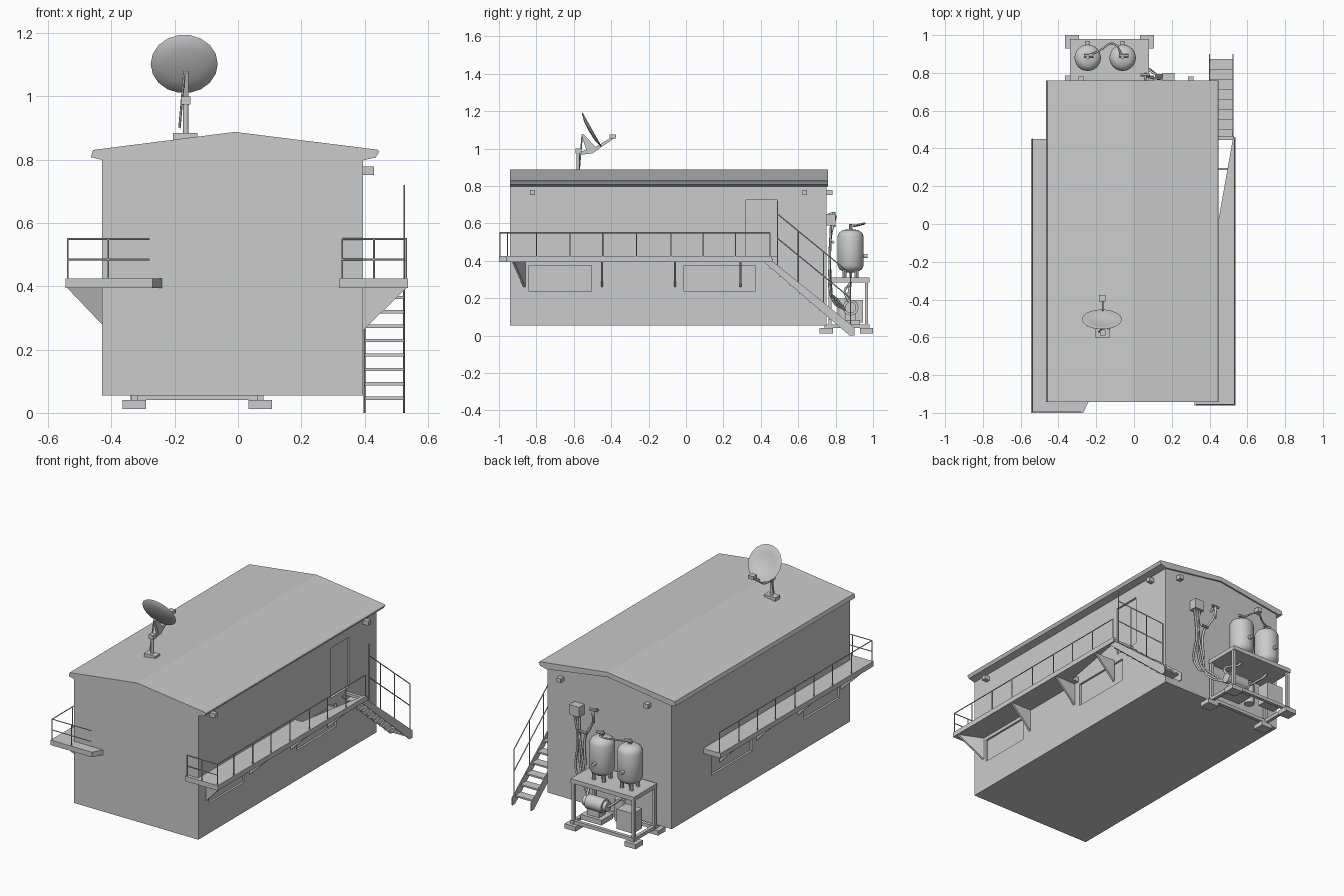
import bpy, bmesh, math
from mathutils import Vector, Matrix


def finish(name, bm, smooth=False):
    bmesh.ops.recalc_face_normals(bm, faces=bm.faces)
    me = bpy.data.meshes.new(name)
    bm.to_mesh(me)
    bm.free()
    ob = bpy.data.objects.new(name, me)
    bpy.context.collection.objects.link(ob)
    if smooth:
        bpy.ops.object.select_all(action='DESELECT')
        bpy.context.view_layer.objects.active = ob
        ob.select_set(True)
        bpy.ops.object.shade_smooth_by_angle(angle=math.radians(40))
    return ob


def box(name, x0, x1, y0, y1, z0, z1):
    bm = bmesh.new()
    bmesh.ops.create_cube(bm, size=1)
    for v in bm.verts:
        v.co = (x1 if v.co.x > 0 else x0, y1 if v.co.y > 0 else y0, z1 if v.co.z > 0 else z0)
    return finish(name, bm)


def prism(name, pts, offset):
    """Extrude a 3D polygon along an offset vector."""
    bm = bmesh.new()
    f = bm.faces.new([bm.verts.new(p) for p in pts])
    r = bmesh.ops.extrude_face_region(bm, geom=[f])
    new = [e for e in r['geom'] if isinstance(e, bmesh.types.BMVert)]
    bmesh.ops.translate(bm, verts=new, vec=offset)
    if len(bm.faces) == len(pts) + 1:
        bm.faces.new([v for v in bm.verts if v not in new])
    return finish(name, bm)


def bars(name, segs, r=0.003, n=6):
    """Straight round bars joined in one object."""
    bm = bmesh.new()
    for a, b in segs:
        a, b = Vector(a), Vector(b)
        m = Matrix.Translation((a + b) / 2) @ (b - a).to_track_quat('Z', 'Y').to_matrix().to_4x4()
        bmesh.ops.create_cone(bm, cap_ends=True, segments=n, radius1=r, radius2=r,
                              depth=(b - a).length, matrix=m)
    return finish(name, bm, n > 6)


def pipe(name, pts, r=0.006):
    """Bent hose through a few points."""
    cu = bpy.data.curves.new(name, 'CURVE')
    cu.dimensions = '3D'
    cu.bevel_depth, cu.bevel_resolution, cu.resolution_u = r, 2, 5
    cu.use_fill_caps = True
    s = cu.splines.new('BEZIER')
    s.bezier_points.add(len(pts) - 1)
    for bp, p in zip(s.bezier_points, pts):
        bp.co = p
        bp.handle_left_type = bp.handle_right_type = 'AUTO'
    ob = bpy.data.objects.new(name, cu)
    bpy.context.collection.objects.link(ob)
    bpy.ops.object.select_all(action='DESELECT')
    bpy.context.view_layer.objects.active = ob
    ob.select_set(True)
    bpy.ops.object.convert(target='MESH')


def lathe(name, prof, mat, n=20):
    """Revolve an (r, z) profile, then place it with a matrix."""
    bm = bmesh.new()
    vs = [bm.verts.new((r, 0, z)) for r, z in prof]
    es = [bm.edges.new(p) for p in zip(vs, vs[1:])]
    bmesh.ops.spin(bm, geom=vs + es, cent=(0, 0, 0), axis=(0, 0, 1), angle=2 * math.pi, steps=n)
    bmesh.ops.remove_doubles(bm, verts=bm.verts, dist=1e-5)
    bm.transform(mat)
    return finish(name, bm, True)


# Building shell and roof
shell = prism('building_shell', [(x, -0.94, z) for x, z in
              [(-0.43, 0.055), (0.395, 0.055), (0.395, 0.80), (-0.01, 0.87), (-0.43, 0.80)]], (0, 1.69, 0))
prism('roof', [(x, -0.942, z) for x, z in
      [(-0.43, 0.80), (-0.465, 0.808), (-0.458, 0.831), (-0.01, 0.888), (0.44, 0.832),
       (0.447, 0.826), (0.436, 0.808), (0.395, 0.798), (-0.01, 0.86)]], (0, 1.702, 0))

# Shallow recesses for windows and door
recesses = [(-0.84, -0.505, 0.235, 0.375), (-0.01, 0.37, 0.235, 0.375)]
cuts = [(s,) + r for r in recesses for s in (-1, 1)] + [(1, 0.32, 0.49, 0.425, 0.725)]
for s, y0, y1, z0, z1 in cuts:
    xw = 0.395 if s > 0 else -0.43
    c = box('recess_cutter', xw - 0.012, xw + 0.012, y0, y1, z0, z1)
    c.hide_render = True
    c.hide_viewport = True
    m = shell.modifiers.new('recess', 'BOOLEAN')
    m.object, m.solver = c, 'EXACT'

# Walkways
prism('left_walkway', [(x, y, 0.395) for x, y in
      [(-0.43, 0.45), (-0.545, 0.45), (-0.545, -1.0), (-0.27, -1.0), (-0.24, -0.94), (-0.43, -0.94)]],
      (0, 0, 0.03))
prism('right_walkway', [(x, y, 0.395) for x, y in
      [(0.395, -0.94), (0.32, -0.94), (0.32, -0.96), (0.538, -0.96), (0.538, 0.46), (0.525, 0.46),
       (0.44, -0.02), (0.395, -0.02)]], (0, 0, 0.03))

# Railings
ys = [-0.8, -0.62, -0.445, -0.265, -0.08, 0.09, 0.265, 0.45]
for name, x, xe, yf, px in (('left', -0.538, -0.28, -0.994, [-0.538, -0.41]),
                            ('right', 0.532, 0.33, -0.955, [0.532, 0.43, 0.33])):
    segs = [((x, y, 0.42), (x, y, 0.55)) for y in ys]
    segs += [((p, yf, 0.42), (p, yf, 0.55)) for p in px]
    segs += [((x, yf, 0.55), (x, 0.45, 0.55))]
    segs += [((x, yf, z), (xe, yf, z)) for z in (0.485, 0.55)]
    bars(name + '_railing', segs)

# Triangular brackets under the walkways
for name, xw, xo, zb in (('left', -0.43, -0.54, 0.28), ('right', 0.395, 0.533, 0.26)):
    for y, dy in ((-0.87, -0.06), (-0.455, 0), (-0.065, 0), (0.285, 0)):
        prism(name + '_bracket', [(xw, y, 0.395), (xo, y + dy, 0.395), (xw, y, zb)], (0, 0.012, 0))

# Stairs with handrail
for x in (0.397, 0.522):
    prism('stair_stringer', [(x, y, z) for y, z in
          [(0.41, 0.40), (0.46, 0.40), (0.90, 0.045), (0.90, 0.0), (0.875, 0.0)]], (0.006, 0, 0))
for i in range(8):
    y, z = 0.475 + 0.053 * i, 0.365 - 0.0455 * i
    box('stair_tread', 0.40, 0.524, y - 0.028, y + 0.028, z - 0.005, z + 0.005)
box('stair_landing', 0.395, 0.53, 0.445, 0.465, 0.395, 0.41)
top = lambda y: 0.65 - 0.82 * (y - 0.49)
segs = [((0.525, 0.49, 0.37), (0.525, 0.49, 0.72))]
segs += [((0.525, y, top(y) - 0.29), (0.525, y, top(y))) for y in (0.60, 0.735, 0.88)]
segs += [((0.525, 0.49, 0.65 - d), (0.525, 0.88, top(0.88) - d)) for d in (0, 0.13)]
bars('stair_handrail', segs)

# Wall lamps
for y in (-0.82, 0.635):
    box('side_lamp', 0.39, 0.43, y - 0.013, y + 0.013, 0.752, 0.778)
for x in (-0.28, 0.30):
    box('back_lamp', x - 0.014, x + 0.014, 0.745, 0.782, 0.752, 0.778)

# Tank stand
for x in (-0.328, 0.07):
    for y in (0.75, 0.965):
        box('stand_foot', x - 0.037, x + 0.037, y - 0.035, y + 0.035, 0.012, 0.04)
    for y in (0.77, 0.965):
        box('stand_post', x - 0.009, x + 0.009, y - 0.009, y + 0.009, 0.04, 0.29)
    box('stand_side_rail', x - 0.01, x + 0.01, 0.74, 0.98, 0.04, 0.06)
for y in (0.77, 0.965):
    box('stand_cross_rail', -0.34, 0.08, y - 0.01, y + 0.01, 0.04, 0.06)
box('stand_top', -0.34, 0.08, 0.76, 0.98, 0.285, 0.31)

# Tanks with legs and fittings
tank = [(0, 0.335), (0.035, 0.34), (0.06, 0.355), (0.07, 0.375), (0.07, 0.53),
        (0.062, 0.55), (0.04, 0.565), (0, 0.57)]
for x in (-0.245, -0.06):
    lathe('tank', tank, Matrix.Translation((x, 0.88, 0)), 24)
    bars('tank_legs', [((x + 0.045 * math.cos(a), 0.88 + 0.045 * math.sin(a), 0.31),
                        (x + 0.045 * math.cos(a), 0.88 + 0.045 * math.sin(a), 0.36))
                       for a in (0.8, 2.37, 3.94, 5.5)], 0.011, 8)
    bars('tank_valve', [((x, 0.88, 0.565), (x, 0.88, 0.597)), ((x - 0.02, 0.89, 0.588), (x + 0.03, 0.89, 0.588))],
         0.009, 8)
    bars('tank_gauge', [((x, 0.94, 0.425), (x, 0.97, 0.425))], 0.011, 10)
pipe('tank_link_pipe', [(-0.245, 0.89, 0.585), (-0.18, 0.92, 0.59), (-0.11, 0.955, 0.60), (-0.06, 0.885, 0.585)], 0.005)

# Pump, motor and control box under the stand
box('control_box', -0.31, -0.20, 0.86, 0.945, 0.07, 0.19)
box('pump_base', -0.09, 0.05, 0.82, 0.93, 0.055, 0.085)
bars('pump_motor', [((-0.08, 0.88, 0.15), (0.03, 0.88, 0.15))], 0.042, 16)
bars('pump_head', [((0.03, 0.88, 0.15), (0.055, 0.88, 0.15)), ((-0.10, 0.88, 0.15), (-0.08, 0.88, 0.15))], 0.03, 12)
box('pump_mount', -0.06, 0.02, 0.85, 0.91, 0.08, 0.12)
bars('small_compressor', [((-0.15, 0.84, 0.07), (-0.15, 0.84, 0.2))], 0.03, 12)
pipe('pump_outlet', [(0.045, 0.88, 0.17), (0.04, 0.85, 0.23), (-0.06, 0.88, 0.29), (-0.06, 0.88, 0.34)], 0.007)
pipe('pump_link', [(-0.10, 0.88, 0.15), (-0.17, 0.87, 0.21), (-0.245, 0.88, 0.29), (-0.245, 0.88, 0.34)], 0.007)

# Junction box, hoses and wall taps
box('junction_box', 0.15, 0.215, 0.748, 0.80, 0.59, 0.65)
for i, x in enumerate((0.165, 0.182, 0.2)):
    pipe('wall_hose', [(x, 0.775, 0.59), (x - 0.01 * i, 0.77, 0.45), (x - 0.03, 0.775, 0.27 - 0.03 * i),
                       (0.12, 0.79, 0.18 + 0.015 * i), (0.04, 0.85, 0.14)], 0.006)
pipe('wall_tap', [(0.06, 0.75, 0.64), (0.06, 0.79, 0.65), (0.065, 0.785, 0.59), (0.09, 0.775, 0.54), (0.13, 0.77, 0.47),
                  (0.13, 0.77, 0.30)], 0.007)
bars('tap_handle', [((0.035, 0.79, 0.655), (0.085, 0.79, 0.655)), ((0.06, 0.79, 0.58), (0.06, 0.79, 0.66)),
                    ((0.11, 0.785, 0.50), (0.16, 0.785, 0.50))], 0.008, 8)

# Satellite dish
tilt = Vector((0, 0.87, 0.49)).to_track_quat('Z', 'Y').to_matrix().to_4x4()
lathe('dish', [(0, -0.012), (0.06, -0.008), (0.103, 0.003), (0.106, 0.006), (0.1, 0.008), (0.06, -0.002), (0, -0.006)],
      Matrix.Translation((-0.17, -0.51, 1.10)) @ tilt, 18)
box('dish_base', -0.205, -0.128, -0.60, -0.555, 0.862, 0.885)
bars('dish_mast', [((-0.165, -0.577, 0.88), (-0.165, -0.577, 1.0))], 0.009, 10)
box('dish_clamp', -0.18, -0.15, -0.59, -0.56, 0.975, 1.0)
prism('dish_arm', [(-0.169, y, z) for y, z in
      [(-0.58, 0.965), (-0.50, 0.975), (-0.385, 1.055), (-0.39, 1.065), (-0.49, 1.005), (-0.58, 0.98)]], (0.008, 0, 0))
prism('dish_support', [(-0.173, y, z) for y, z in
      [(-0.56, 1.075), (-0.55, 1.08), (-0.475, 1.0), (-0.53, 0.985)]], (0.016, 0, 0))
bars('dish_strut', [((-0.185, -0.57, 0.90), (-0.17, -0.555, 1.07))], 0.004)
box('dish_receiver', -0.185, -0.15, -0.41, -0.375, 1.055, 1.075)
